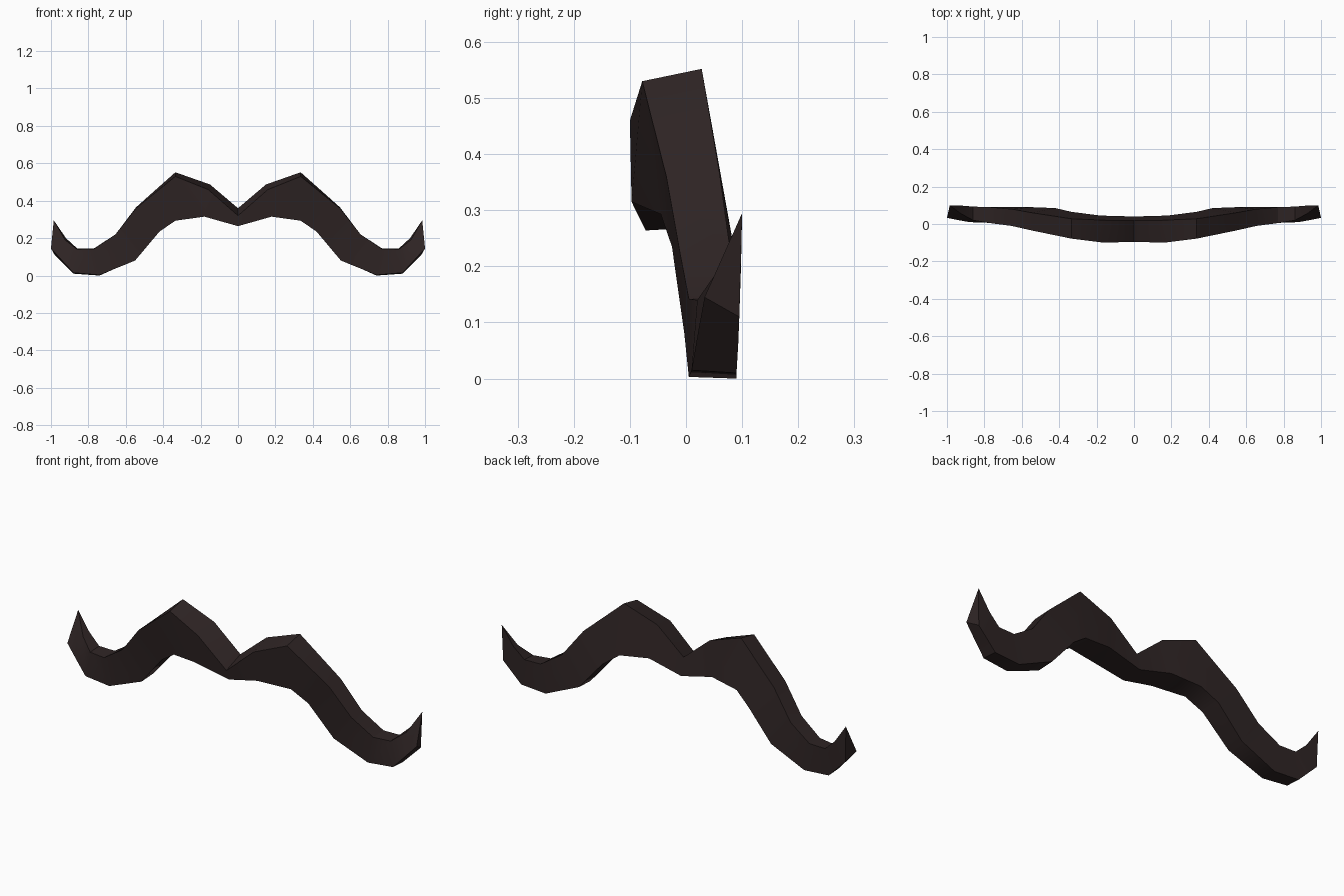
import bpy
import bmesh
import math
from mathutils import Vector

default_cube = bpy.data.objects.get("Cube")
if default_cube:
    bpy.data.objects.remove(default_cube, do_unlink=True)


def make_material(name, color):
    material = bpy.data.materials.new(name)
    material.use_nodes = True
    material.diffuse_color = color
    material.node_tree.nodes["Principled BSDF"].inputs["Base Color"].default_value = color
    return material


# Four long edges of one half, running from the middle out to the curled tip
top_front = [(0, -.095, .32), (.16, -.1, .46), (.335, -.078, .53),
             (.545, -.035, .36), (.655, -.01, .22), (.77, .005, .142),
             (.86, .02, .14), (.925, .055, .19), (.985, .1, .295)]
top_back = [(0, .02, .36), (.15, .02, .487), (.335, .028, .552),
            (.545, .06, .365), (.655, .08, .22), (.77, .09, .145),
            (.86, .093, .145), (.92, .098, .2), (.985, .1, .295)]
bottom_back = [(0, .04, .27), (.18, .045, .315), (.335, .065, .297),
               (.42, .085, .235), (.55, .09, .085), (.74, .09, 0),
               (.88, .09, .01), (.93, .093, .06), (.98, .095, .11)]
bottom_front = [(0, -.072, .264), (.18, -.097, .315), (.335, -.045, .293),
                (.42, -.025, .235), (.55, -.003, .08), (.74, .005, .003),
                (.88, .01, .015), (.945, .022, .085), (1, .033, .145)]


def build_moustache(rails, material):
    mesh = bpy.data.meshes.new("moustache")
    bm = bmesh.new()
    rings = [[bm.verts.new(Vector(point)) for point in section]
             for section in zip(*rails)]
    # Skin neighbouring sections, leaving the middle open for mirroring
    for inner, outer in zip(rings, rings[1:]):
        for i in range(len(rails)):
            j = (i + 1) % len(rails)
            bm.faces.new((inner[i], inner[j], outer[j], outer[i]))
    bm.faces.new(rings[-1])
    bmesh.ops.remove_doubles(bm, verts=bm.verts[:], dist=0.0005)
    bmesh.ops.recalc_face_normals(bm, faces=bm.faces[:])
    # The middle is open, so check that the front faces point forward
    front = min(bm.faces, key=lambda f: f.calc_center_median().y)
    if front.normal.y > 0:
        bmesh.ops.reverse_faces(bm, faces=bm.faces[:])
    bm.to_mesh(mesh)
    bm.free()
    mesh.materials.append(material)

    moustache = bpy.data.objects.new("moustache", mesh)
    bpy.context.collection.objects.link(moustache)
    bpy.ops.object.select_all(action="DESELECT")
    moustache.select_set(True)
    bpy.context.view_layer.objects.active = moustache
    mirror = moustache.modifiers.new("mirror", "MIRROR")
    mirror.use_axis[0] = True
    mirror.use_clip = True
    bpy.ops.object.modifier_apply(modifier=mirror.name)
    bpy.ops.object.shade_smooth_by_angle(angle=math.radians(30))


dark_brown = make_material("dark brown hair", (.028, .018, .018, 1))
build_moustache([top_front, top_back, bottom_back, bottom_front], dark_brown)
